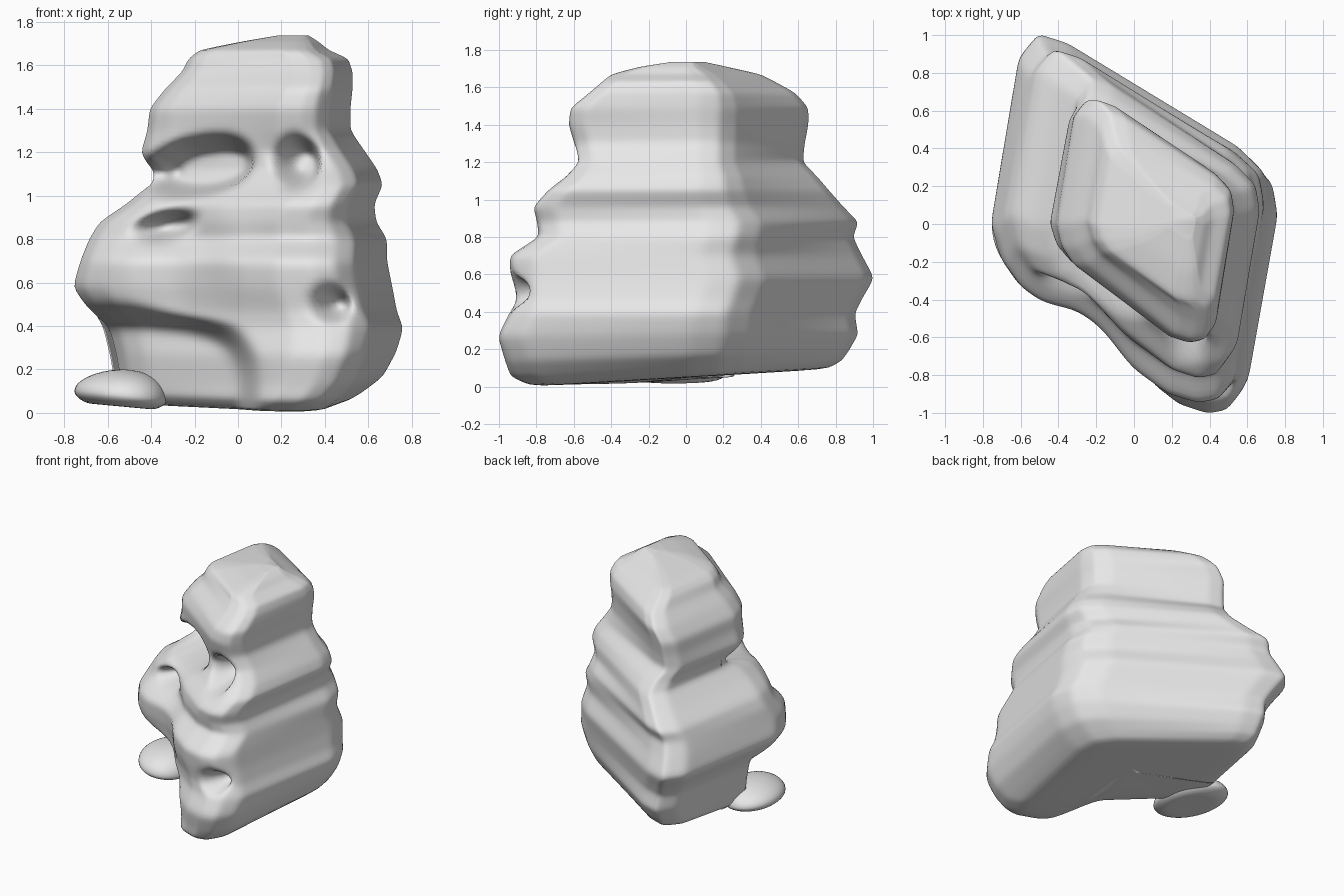
import bpy, bmesh, math
from mathutils import Vector

if "Cube" in bpy.data.objects:
    bpy.data.objects.remove(bpy.data.objects["Cube"])

stone = bpy.data.materials.new("grey stone")
stone.diffuse_color = (0.8, 0.8, 0.8, 1)
stone.use_nodes = True
stone.node_tree.nodes["Principled BSDF"].inputs["Base Color"].default_value = stone.diffuse_color

# Plan outline, normalised to -1..1 (rounded parallelogram)
PLAN = [(-0.66, 1), (-0.45, .95), (.77, .39), (.96, .25), (1, .07), (.78, -.86),
        (.65, -.98), (.5, -1), (.28, -.95), (-.8, -.36), (-.93, -.22), (-1, -.03), (-.8, .87)]
# Strata: z, xmin, xmax, ymin, ymax
ROWS = [
    (0.00, -.54, .50, -.82, .76), (.06, -.58, .58, -.94, .84), (.14, -.60, .67, -.97, .88),
    (.27, -.62, .73, -1.01, .93), (.39, -.65, .765, -.95, .91), (.47, -.69, .735, -.93, .95),
    (.58, -.765, .715, -.94, 1.015), (.70, -.73, .69, -.95, .95), (.80, -.69, .69, -.79, .90),
    (.88, -.64, .64, -.80, .93), (.96, -.52, .63, -.82, .85), (1.05, -.41, .67, -.74, .77),
    (1.12, -.41, .645, -.65, .71), (1.20, -.45, .59, -.585, .63), (1.30, -.42, .52, -.60, .64),
    (1.40, -.41, .52, -.63, .66), (1.49, -.34, .53, -.62, .66), (1.57, -.26, .53, -.52, .59),
    (1.63, -.23, .51, -.45, .48), (1.67, -.18, .42, -.40, .40), (1.71, .02, .37, -.25, .22),
    (1.74, .20, .32, -.05, .08)]
# Hollows in the front: x, z, x radius, z radius, depth, edge softness, squareness, slope
DENTS = [(-.18, 1.13, .27, .14, .30, .45, 2.3, .15), (.27, 1.15, .12, .14, .22, .7, 2, 0),
         (-.33, .86, .18, .085, .22, .8, 2, .15), (.43, .50, .11, .10, .22, .9, 2, 0),
         (-.42, .14, .54, .36, .27, .35, 3, -.08), (-.25, .62, .28, .5, .08, .9, 2, 0)]


def outline(n):
    """Evenly spaced points along the plan outline."""
    pts = [Vector(p) for p in PLAN]
    edges = list(zip(pts, pts[1:] + pts[:1]))
    total = sum((b - a).length for a, b in edges)
    out = []
    for i in range(n):
        d = total * i / n
        for a, b in edges:
            length = (b - a).length
            if d <= length:
                out.append(a.lerp(b, d / length))
                break
            d -= length
    return out


def smooth(t):
    t = max(0, min(1, t))
    return t * t * (3 - 2 * t)


def relax(bm, times):
    for _ in range(times):
        bmesh.ops.smooth_vert(bm, verts=bm.verts, factor=.5,
                              use_axis_x=True, use_axis_y=True, use_axis_z=True)


def finish(bm, name):
    bmesh.ops.recalc_face_normals(bm, faces=bm.faces)
    for f in bm.faces:
        f.smooth = True
    me = bpy.data.meshes.new(name)
    bm.to_mesh(me)
    bm.free()
    me.materials.append(stone)
    ob = bpy.data.objects.new(name, me)
    bpy.context.collection.objects.link(ob)
    return ob


# Layered boulder: loft of the plan through the strata
N, SUB = 200, 5
ring = outline(N)
levels = [tuple(a + (b - a) * k / SUB for a, b in zip(r, s))
          for r, s in zip(ROWS, ROWS[1:]) for k in range(SUB)] + [ROWS[-1]]
bm = bmesh.new()
loops = []
for z, x0, x1, y0, y1 in levels:
    loop = []
    for p in ring:
        x = (x0 + x1) / 2 + p.x * (x1 - x0) / 2
        y = (y0 + y1) / 2 + p.y * (y1 - y0) / 2
        zz = z + max(0, 1 - z / .3) * .06 * (y + .8)      # sloping underside
        facing = smooth((.27 - p.y - .62 * p.x) / .5)     # front-left side only
        push = 0
        for cx, cz, rx, rz, depth, soft, k, slope in DENTS:
            u = abs(x - cx) / rx
            v = abs(z - cz - slope * (x - cx)) / rz
            r = (u ** k + v ** k) ** (1 / k)
            push = max(push, depth * smooth((1 - r) / soft))
        if p.y < 0.1:
            y += push * (facing if p.x < .3 else 1)
            x += .2 * push * facing
        loop.append(bm.verts.new((x, y, zz)))
    loops.append(loop)

# Underside: rings shrinking to the middle
mid = Vector((.08, .02, .05))
for s in (.8, .6, .4, .2, .05):
    loops.insert(0, [bm.verts.new(mid.lerp(v.co, s)) for v in loops[-len(levels)]])
for a, b in zip(loops, loops[1:]):
    for i in range(N):
        j = (i + 1) % N
        bm.faces.new((a[i], a[j], b[j], b[i]))
bm.faces.new(loops[0])
bm.faces.new(loops[-1])
relax(bm, 4)
finish(bm, "layered_boulder")

# Small flat stone at the foot
bm = bmesh.new()
bmesh.ops.create_uvsphere(bm, u_segments=40, v_segments=24, radius=1)
for v in bm.verts:
    x, y, z = v.co
    z = z * (1.0 + .2 * x) if z > 0 else max(z * .6, -.42)
    v.co = (-.54 + .215 * x, -.04 + .27 * y - .04 * x, .08 + .12 * z - .02 * x)
relax(bm, 2)
finish(bm, "foot_stone")
